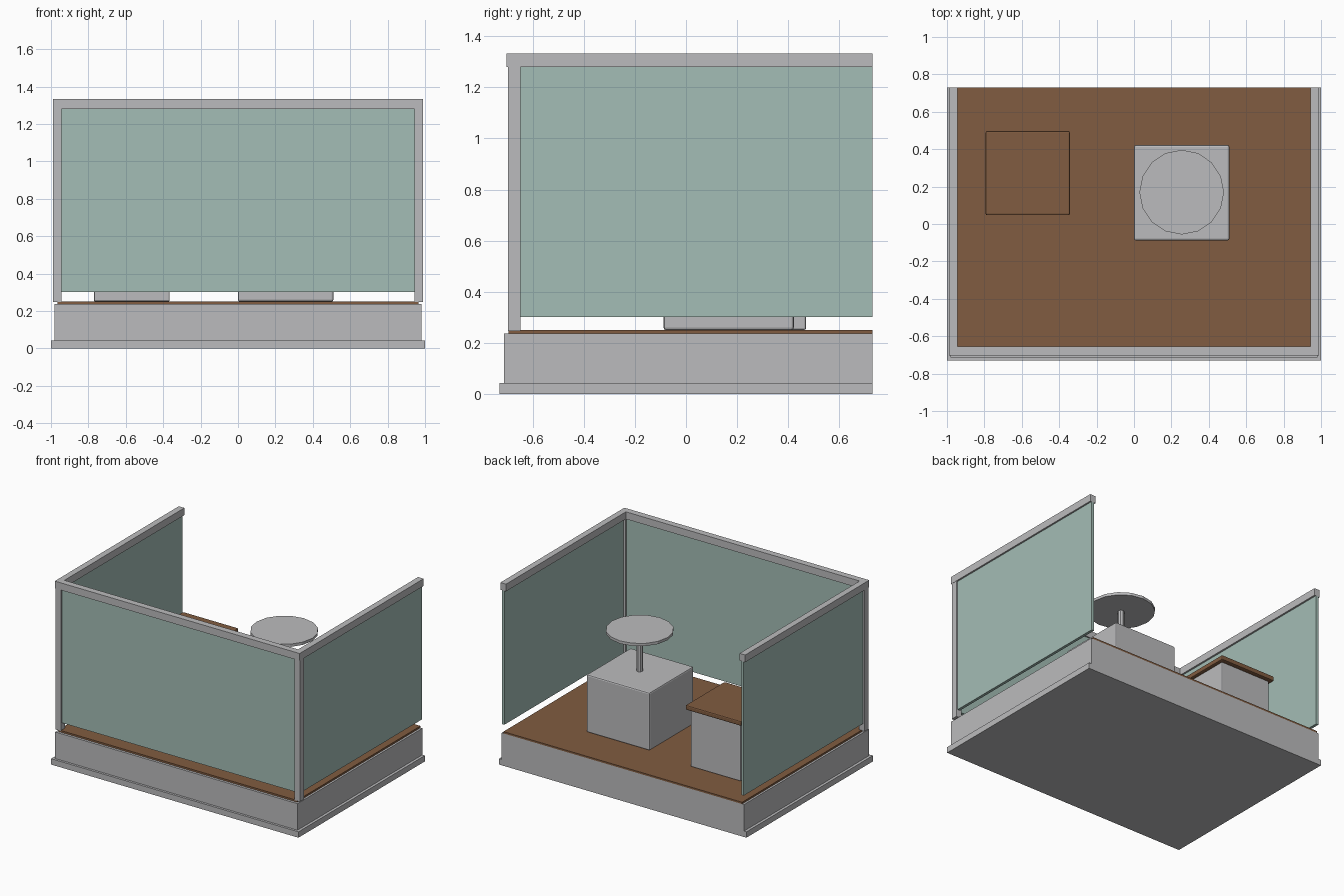
import bpy
from math import pi

cube = bpy.data.objects.get("Cube")
if cube:
    bpy.data.objects.remove(cube, do_unlink=True)


def material(name, rgb):
    m = bpy.data.materials.new(name)
    m.use_nodes = True
    colour = (*rgb, 1)
    m.diffuse_color = colour
    m.node_tree.nodes["Principled BSDF"].inputs["Base Color"].default_value = colour
    return m


grey = material("light grey", (0.50, 0.50, 0.51))
wood = material("brown wood", (0.22, 0.107, 0.052))
glass = material("pale green glass", (0.37, 0.51, 0.465))


def box(name, x, y, z, mat, bevel=0):
    """Box given by its (min, max) range on each axis."""
    ranges = (x, y, z)
    bpy.ops.mesh.primitive_cube_add(size=1, location=[(a + b) / 2 for a, b in ranges])
    o = bpy.context.object
    o.name = name
    o.scale = [b - a for a, b in ranges]
    bpy.ops.object.transform_apply(location=False, rotation=False, scale=True)
    o.data.materials.append(mat)
    if bevel:
        mod = o.modifiers.new("soft edges", "BEVEL")
        mod.width = bevel
        mod.segments = 2
    return o


def cylinder(name, centre, radius, z, sides, mat):
    bpy.ops.mesh.primitive_cylinder_add(
        vertices=sides, radius=radius, depth=z[1] - z[0],
        location=(*centre, (z[0] + z[1]) / 2), rotation=(0, 0, pi / 2))
    o = bpy.context.object
    o.name = name
    o.data.materials.append(mat)


# Stepped base and wooden floor, flush at the back
BACK = 0.73
box("plinth", (-1, 1), (-0.73, BACK), (0, 0.043), grey)
box("base", (-0.98, 0.98), (-0.713, BACK), (0.043, 0.237), grey)
box("floor", (-0.965, 0.965), (-0.695, BACK), (0.237, 0.25), wood)

# Railing on three sides: posts, glass panels and top rails
RAIL = (1.28, 1.333)
PANE = (0.302, 1.28)
box("front_rail", (-0.99, 0.99), (-0.702, -0.655), RAIL, grey)
box("front_panel", (-0.95, 0.95), (-0.684, -0.664), PANE, glass)
for side, s in (("left", 1), ("right", -1)):
    def span(a, b):
        return tuple(sorted((s * a, s * b)))
    box(side + "_post", span(0.945, 0.988), (-0.697, -0.648), (0.247, 1.28), grey)
    box(side + "_rail", span(0.945, 0.99), (-0.655, BACK), RAIL, grey)
    box(side + "_panel", span(0.958, 0.978), (-0.648, BACK), PANE, glass)

# Pedestal carrying a round table
CENTRE = (0.255, 0.17)
box("pedestal", (0, 0.51), (-0.088, 0.422), (0.25, 0.672), grey, 0.01)
cylinder("table_stem", CENTRE, 0.022, (0.66, 0.96), 8, grey)
cylinder("table_top", CENTRE, 0.226, (0.955, 0.975), 16, grey)

# Cabinet with a wooden worktop
box("cabinet", (-0.77, -0.365), (0.07, 0.47), (0.25, 0.672), grey, 0.008)
box("worktop", (-0.793, -0.343), (0.047, 0.497), (0.67, 0.705), wood, 0.008)
